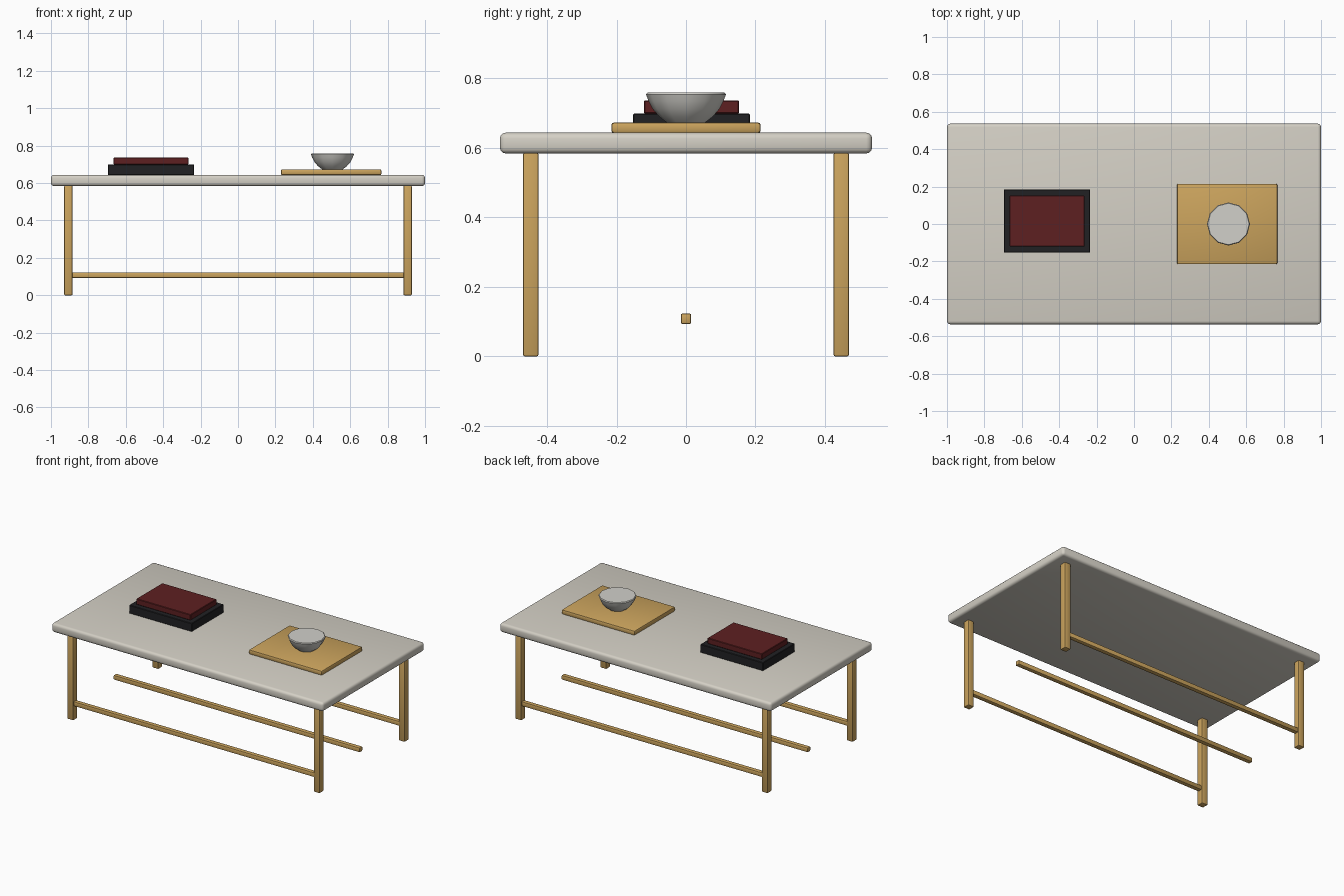
import bpy
import bmesh
import math

cube = bpy.data.objects.get("Cube")
if cube:
    bpy.data.objects.remove(cube, do_unlink=True)


def material(name, r, g, b):
    m = bpy.data.materials.new(name)
    m.use_nodes = True
    m.diffuse_color = (r, g, b, 1)
    m.node_tree.nodes["Principled BSDF"].inputs["Base Color"].default_value = (r, g, b, 1)
    return m


STONE = material("pale stone", 0.66, 0.63, 0.56)
CERAMIC = material("pale ceramic", 0.64, 0.63, 0.59)
BRASS = material("warm brass", 0.60, 0.37, 0.11)
BLACK = material("black cover", 0.015, 0.015, 0.017)
RED = material("dark red cover", 0.11, 0.014, 0.015)


def finish(bm, name, mat, angle):
    bmesh.ops.recalc_face_normals(bm, faces=bm.faces)
    mesh = bpy.data.meshes.new(name)
    bm.to_mesh(mesh)
    bm.free()
    mesh.materials.append(mat)
    ob = bpy.data.objects.new(name, mesh)
    bpy.context.collection.objects.link(ob)
    bpy.ops.object.select_all(action='DESELECT')
    ob.select_set(True)
    bpy.context.view_layer.objects.active = ob
    bpy.ops.object.shade_smooth_by_angle(angle=math.radians(angle))
    return ob


def box(name, mat, center, size, bevel, segments=2):
    """Box with rounded edges."""
    bm = bmesh.new()
    bmesh.ops.create_cube(bm, size=1)
    bmesh.ops.scale(bm, vec=size, verts=bm.verts)
    bmesh.ops.translate(bm, vec=center, verts=bm.verts)
    bmesh.ops.bevel(bm, geom=bm.edges[:], offset=bevel, segments=segments,
                    profile=0.5, affect='EDGES')
    return finish(bm, name, mat, 35)


# Table top
box("table_top", STONE, (0, 0, 0.614), (2, 1.072, 0.06), 0.017, 3)

# Legs and the three long rails
for y, side in ((-0.447, "front"), (0.447, "back")):
    for x, hand in ((-0.907, "right"), (0.907, "left")):
        box(f"{side}_{hand}_leg", BRASS, (x, y, 0.293), (0.044, 0.044, 0.586), 0.005)
for y, side in ((-0.447, "front"), (0, "middle"), (0.447, "back")):
    box(f"{side}_rail", BRASS, (0, y, 0.108), (1.814, 0.03, 0.03), 0.005)

# Stacked books
box("lower_book", BLACK, (-0.465, 0.016, 0.671), (0.462, 0.336, 0.056), 0.003, 1)
box("upper_book", RED, (-0.465, 0.016, 0.718), (0.4, 0.274, 0.038), 0.003, 1)

# Tray
box("tray", BRASS, (0.498, 0, 0.658), (0.538, 0.43, 0.031), 0.008)

# Bowl with a flat closed top
SIDES = 12
profile = [(0.055, 0.673), (0.077, 0.69), (0.096, 0.712),
           (0.108, 0.735), (0.115, 0.754), (0.111, 0.759)]
bm = bmesh.new()
rings = [[bm.verts.new((0.505 + r * math.cos(math.tau * i / SIDES),
                        r * math.sin(math.tau * i / SIDES), z))
          for i in range(SIDES)] for r, z in profile]
for low, high in zip(rings, rings[1:]):
    for i in range(SIDES):
        j = (i + 1) % SIDES
        bm.faces.new((low[i], low[j], high[j], high[i]))
bm.faces.new(rings[0])
bm.faces.new(rings[-1])
finish(bm, "bowl", CERAMIC, 35)
